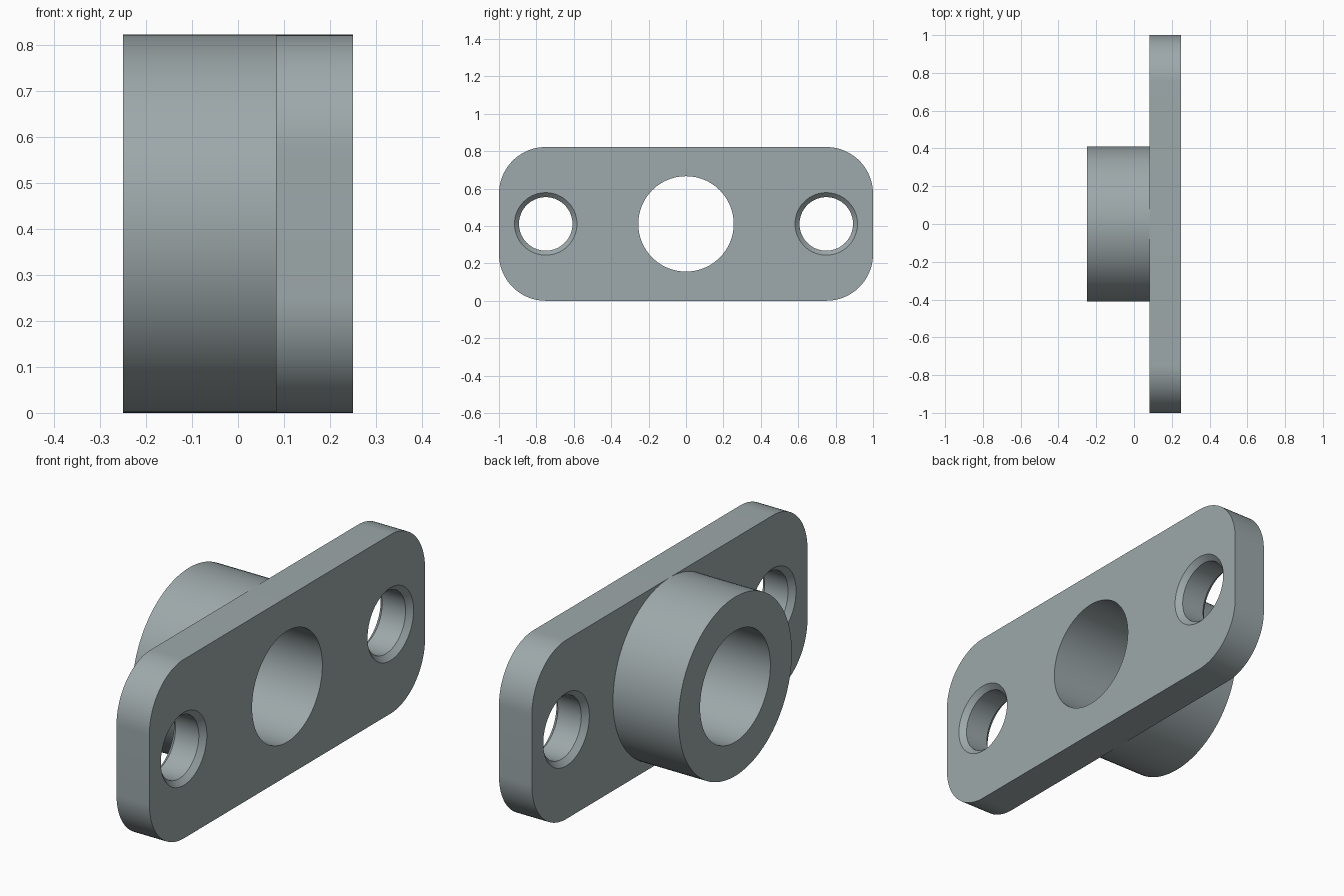
import bpy, bmesh, math

if "Cube" in bpy.data.objects:
    bpy.data.objects.remove(bpy.data.objects["Cube"])

X0, X1, XB = 0.083, 0.25, -0.25      # plate back, plate front, boss end
H = 0.822                            # plate height
ZC = H / 2
SEG = 96

steel = bpy.data.materials.new("steel grey")
steel.diffuse_color = (0.34, 0.395, 0.405, 1)
steel.use_nodes = True
steel.node_tree.nodes["Principled BSDF"].inputs["Base Color"].default_value = steel.diffuse_color


def finish(bm, name):
    bmesh.ops.recalc_face_normals(bm, faces=bm.faces[:])
    mesh = bpy.data.meshes.new(name)
    bm.to_mesh(mesh)
    bm.free()
    mesh.materials.append(steel)
    ob = bpy.data.objects.new(name, mesh)
    bpy.context.collection.objects.link(ob)
    return ob


def lathe(name, profile, y=0, capped=False):
    """Revolve (x, radius) points around an axis along x."""
    bm = bmesh.new()
    rings = []
    for x, r in profile:
        angles = [2 * math.pi * i / SEG for i in range(SEG)]
        rings.append([bm.verts.new((x, y + r * math.cos(a), ZC + r * math.sin(a)))
                      for a in angles])
    for a, b in zip(rings, rings[1:]):
        for i in range(SEG):
            j = (i + 1) % SEG
            bm.faces.new((a[i], a[j], b[j], b[i]))
    if capped:
        bm.faces.new(rings[0])
        bm.faces.new(rings[-1])
    return finish(bm, name)


def smooth(ob):
    bpy.ops.object.select_all(action='DESELECT')
    ob.select_set(True)
    bpy.context.view_layer.objects.active = ob
    bpy.ops.object.shade_smooth_by_angle(angle=math.radians(30))


# Flange plate: rounded rectangle extruded along x
R, N = 0.25, 24
bm = bmesh.new()
outline = []
for k, (sy, sz) in enumerate([(1, 1), (-1, 1), (-1, -1), (1, -1)]):
    for i in range(N + 1):
        a = math.pi / 2 * (k + i / N)
        outline.append(bm.verts.new((X0, sy * (1 - R) + R * math.cos(a),
                                     ZC + sz * (ZC - R) + R * math.sin(a))))
base = bm.faces.new(outline)
ext = bmesh.ops.extrude_face_region(bm, geom=[base], use_keep_orig=True)
bmesh.ops.translate(bm, vec=(X1 - X0, 0, 0),
                    verts=[v for v in ext['geom'] if isinstance(v, bmesh.types.BMVert)])
plate = finish(bm, "flange_plate")

# Cutters: central bore and two bolt holes chamfered on both faces
BORE, HOLE, CH, E = 0.255, 0.143, 0.024, 0.02
cutters = [lathe("bore_cutter", [(X0 - E, BORE), (X1 + E, BORE)], capped=True)]
for y in (-0.75, 0.75):
    wide = HOLE + CH + E
    cutters.append(lathe("bolt_hole_cutter",
                         [(X0 - E, wide), (X0 + CH, HOLE), (X1 - CH, HOLE), (X1 + E, wide)],
                         y, capped=True))
bpy.context.view_layer.objects.active = plate
for c in cutters:
    mod = plate.modifiers.new("cut", 'BOOLEAN')
    mod.operation = 'DIFFERENCE'
    mod.solver = 'EXACT'
    mod.object = c
    bpy.ops.object.modifier_apply(modifier=mod.name)
    bpy.data.objects.remove(c)
smooth(plate)

# Boss: tube projecting from the back of the plate
boss = lathe("boss", [(X0, ZC), (XB, ZC), (XB, BORE), (X0, BORE)])
smooth(boss)
